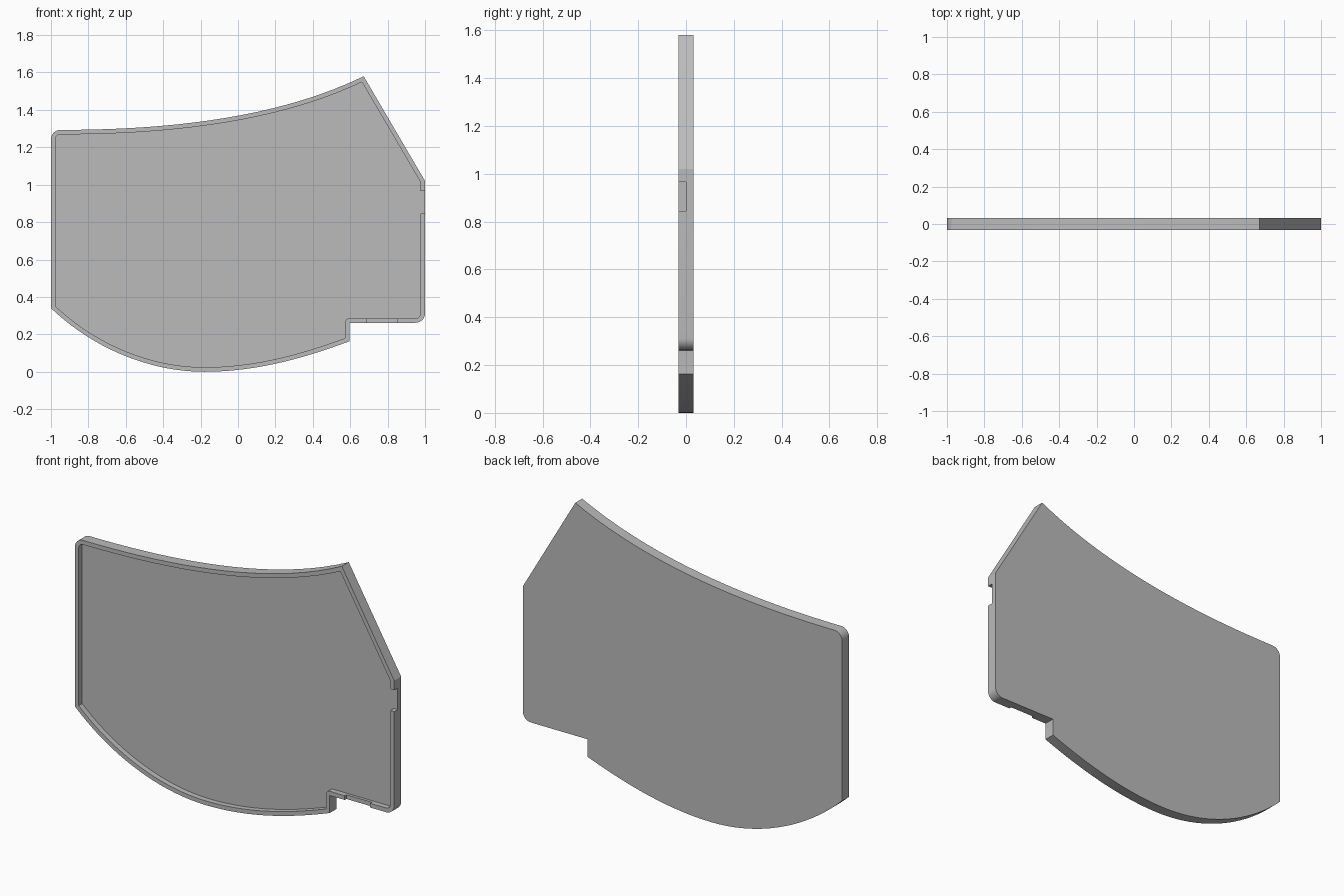
import bpy, bmesh, math
from mathutils import Vector
from mathutils.geometry import interpolate_bezier

cube = bpy.data.objects.get("Cube")
if cube:
    bpy.data.objects.remove(cube, do_unlink=True)

HALF = 0.031    # half thickness
RIM = 0.024     # rim width
FLOOR = 0.0     # depth of the tray floor


def curve(a, b, c, d, n=20):
    return [Vector(p) for p in interpolate_bezier(*[Vector(p) for p in (a, b, c, d)], n)]


def corner(cx, cz, r, start, end, n=8):
    angles = [math.radians(start + (end - start) * i / n) for i in range(n + 1)]
    return [Vector((cx + r * math.cos(a), cz + r * math.sin(a))) for a in angles]


def inset(points, width):
    """Mitred inward offset of a counter-clockwise outline."""
    result = []
    for i, p in enumerate(points):
        d1 = (p - points[i - 1]).normalized()
        d2 = (points[(i + 1) % len(points)] - p).normalized()
        n1, n2 = Vector((-d1.y, d1.x)), Vector((-d2.y, d2.x))
        result.append(p + (n1 + n2) * width / (1 + n1.dot(n2)))
    return result


# Outline, counter-clockwise seen from the front
outline = curve((-1, 0.34), (-0.78, 0.13), (-0.48, 0), (-0.18, 0))
outline += curve((-0.18, 0), (0.1, 0), (0.36, 0.075), (0.596, 0.163))[1:]
outline += corner(0.597, 0.261, 0.001, 180, 90, 6)
outline += corner(0.95, 0.312, 0.05, -90, 0)
outline += [Vector((1, 1.02))]
outline += curve((0.672, 1.58), (0.2, 1.35), (-0.4, 1.293), (-0.95, 1.293))
outline += corner(-0.95, 1.243, 0.05, 90, 180)[1:]
inner = inset(outline, RIM)

# Tray: back plate, outer wall, rim and recessed floor
bm = bmesh.new()
rings = [[bm.verts.new((p.x, y, p.y)) for p in pts]
         for pts, y in ((outline, HALF), (outline, -HALF), (inner, -HALF), (inner, FLOOR))]
for a, b in zip(rings, rings[1:]):
    for i in range(len(a)):
        j = (i + 1) % len(a)
        bm.faces.new((a[i], a[j], b[j], b[i]))
bm.faces.new(rings[0])
bm.faces.new(rings[-1])
bmesh.ops.recalc_face_normals(bm, faces=bm.faces)
mesh = bpy.data.meshes.new("tray_panel")
bm.to_mesh(mesh)
bm.free()
tray = bpy.data.objects.new("tray_panel", mesh)
bpy.context.collection.objects.link(tray)

grey = bpy.data.materials.new("plain_grey")
grey.use_nodes = True
colour = (0.5, 0.5, 0.5, 1)
grey.diffuse_color = colour
grey.node_tree.nodes["Principled BSDF"].inputs["Base Color"].default_value = colour
mesh.materials.append(grey)


# Notches in the rim
def cut_notch(name, x0, x1, z0, z1, depth):
    y0 = -0.1
    bpy.ops.mesh.primitive_cube_add(size=1, location=((x0 + x1) / 2, (y0 + depth) / 2, (z0 + z1) / 2))
    box = bpy.context.object
    box.name = name
    box.scale = (x1 - x0, depth - y0, z1 - z0)
    box.data.materials.append(grey)
    box.hide_render = True
    bpy.context.view_layer.update()
    mod = tray.modifiers.new(name, 'BOOLEAN')
    mod.object = box
    mod.operation = 'DIFFERENCE'
    mod.solver = 'EXACT'
    bpy.context.view_layer.objects.active = tray
    bpy.ops.object.modifier_apply(modifier=name)
    bpy.data.objects.remove(box, do_unlink=True)


cut_notch("side_notch", 0.965, 1.05, 0.845, 0.966, FLOOR)
cut_notch("bottom_notch", 0.69, 0.85, 0.2, 0.3, -0.016)

bpy.ops.object.select_all(action='DESELECT')
tray.select_set(True)
bpy.context.view_layer.objects.active = tray
bpy.ops.object.shade_smooth_by_angle(angle=math.radians(30))
